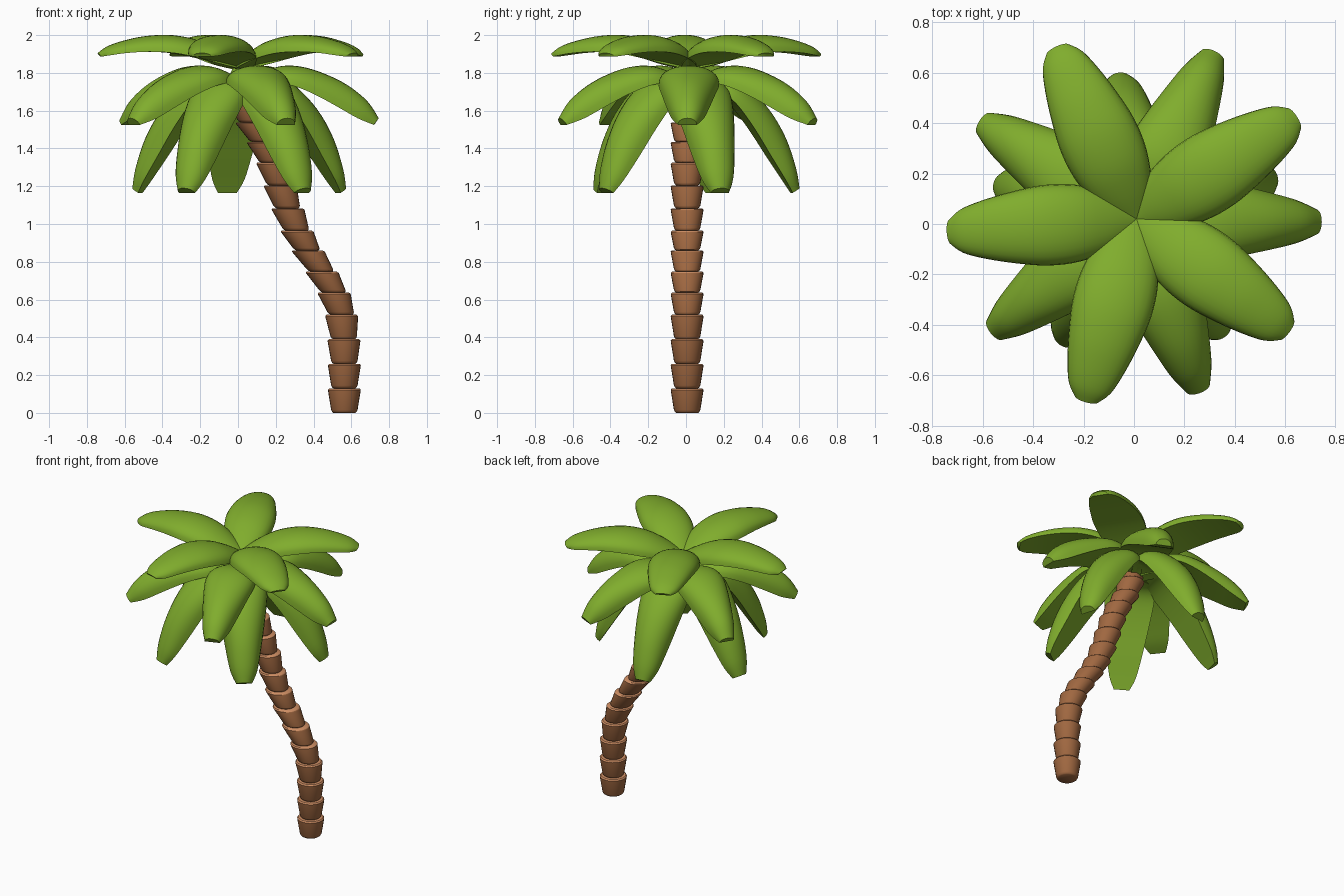
import bpy, bmesh, math

if "Cube" in bpy.data.objects:
    bpy.data.objects.remove(bpy.data.objects["Cube"])


def material(name, rgb):
    m = bpy.data.materials.new(name)
    m.diffuse_color = (*rgb, 1)
    m.use_nodes = True
    m.node_tree.nodes["Principled BSDF"].inputs["Base Color"].default_value = m.diffuse_color
    return m


GREEN = material("leaf green", (0.216, 0.418, 0.026))
BARK = material("bark brown", (0.35, 0.137, 0.052))
RIM = material("light bark", (0.64, 0.28, 0.13))


def finish(bm, name, mats, angle):
    bmesh.ops.recalc_face_normals(bm, faces=bm.faces)
    me = bpy.data.meshes.new(name)
    bm.to_mesh(me)
    bm.free()
    ob = bpy.data.objects.new(name, me)
    bpy.context.collection.objects.link(ob)
    for m in mats:
        me.materials.append(m)
    bpy.ops.object.select_all(action='DESELECT')
    ob.select_set(True)
    bpy.context.view_layer.objects.active = ob
    bpy.ops.object.shade_smooth_by_angle(angle=math.radians(angle))
    return ob


def loft(bm, rings, last_mat=0):
    """Skin closed rings of points with end caps; last_mat colours the end rim."""
    vs = [[bm.verts.new(p) for p in ring] for ring in rings]
    n = len(vs[0])
    for k, (a, b) in enumerate(zip(vs, vs[1:])):
        for i in range(n):
            j = (i + 1) % n
            f = bm.faces.new((a[i], a[j], b[j], b[i]))
            if k == len(vs) - 2:
                f.material_index = last_mat
    bm.faces.new(vs[0])
    bm.faces.new(vs[-1]).material_index = last_mat


def smooth_path(pts, sub=4):
    """Catmull-Rom through tuples of any length."""
    out = []
    for i in range(len(pts) - 1):
        p0, p1, p2 = pts[max(i - 1, 0)], pts[i], pts[i + 1]
        p3 = pts[min(i + 2, len(pts) - 1)]
        for k in range(sub):
            t = k / sub
            out.append(tuple(0.5 * (2 * b + (c - a) * t + (2 * a - 5 * b + 4 * c - d) * t * t
                                    + (3 * b - a - 3 * c + d) * t ** 3)
                             for a, b, c, d in zip(p0, p1, p2, p3)))
    return out + [pts[-1]]


# Trunk: stacked, sheared cups following a curved path (x, z)
path = [(.563, 0), (.563, .13), (.563, .26), (.561, .39), (.548, .52), (.507, .637),
        (.442, .748), (.368, .86), (.31, .965), (.262, 1.083), (.222, 1.205),
        (.182, 1.325), (.132, 1.435), (.072, 1.538), (.03, 1.65), (.018, 1.75)]
bm = bmesh.new()
for (x0, z0), (x1, z1) in zip(path, path[1:]):
    rings = []
    for t, r in ((0, .058), (.04, .065), (.12, .07), (.88, .086), (.94, .087), (1, .080)):
        cx, cz = x0 + (x1 - x0) * t, z0 + (z1 - z0) * t
        rings.append([(cx + r * math.cos(a), .006 + r * math.sin(a), cz)
                      for a in (math.tau * i / 24 for i in range(24))])
    loft(bm, rings, 1)
finish(bm, "trunk", [BARK, RIM], 40)

# Leaf layers: stations of (top r, top z, underside r, underside z)
HALF_WIDTH = (.045, .112, .152, .16, .142, .115, .086, .05)
LAYERS = {
    "upper": ((184, 115, 32.5, -36.5, -105.5), (
        (0, 1.85, 0, 1.82), (.1, 1.915, .1, 1.845), (.22, 1.972, .23, 1.88),
        (.36, 2.0, .36, 1.905), (.5, 1.995, .49, 1.912), (.62, 1.97, .61, 1.905),
        (.705, 1.94, .695, 1.893), (.755, 1.905, .737, 1.886))),
    "middle": ((148, 65, -1, -70, 218), (
        (0, 1.76, 0, 1.72), (.1, 1.80, .1, 1.735), (.22, 1.836, .2, 1.745),
        (.33, 1.832, .29, 1.73), (.45, 1.795, .4, 1.685), (.57, 1.735, .52, 1.62),
        (.675, 1.65, .625, 1.56), (.735, 1.56, .71, 1.525))),
    "lower": ((97, 17, -53, 239, 166), (
        (0, 1.71, 0, 1.67), (.1, 1.755, .09, 1.69), (.2, 1.775, .16, 1.685),
        (.3, 1.73, .23, 1.635), (.42, 1.61, .325, 1.51), (.51, 1.46, .42, 1.36),
        (.565, 1.30, .5, 1.235), (.585, 1.19, .543, 1.165))),
}
CX, CY, ARC = 0.01, 0.02, 14
for layer, (angles, prof) in LAYERS.items():
    stations = smooth_path([p + (w,) for p, w in zip(prof, HALF_WIDTH)])
    for k, deg in enumerate(angles):
        c, s = math.cos(math.radians(deg)), math.sin(math.radians(deg))
        bm = bmesh.new()
        rings = []
        for tr, tz, br, bz, w in stations:
            ring = []
            for i in range(ARC + 1):  # domed top, flat underside
                a = math.pi * i / ARC
                h = math.sin(a) ** 0.85 if 0 < i < ARC else 0
                r, z, v = br + (tr - br) * h, bz + (tz - bz) * h, w * math.cos(a)
                ring.append((CX + r * c - v * s, CY + r * s + v * c, z))
            rings.append(ring)
        loft(bm, rings)
        finish(bm, f"{layer}_leaf_{k + 1}", [GREEN], 55)

# Bud joining the leaf bases
bm = bmesh.new()
bmesh.ops.create_uvsphere(bm, u_segments=16, v_segments=8, radius=0.055)
for v in bm.verts:
    v.co.x += CX
    v.co.y += CY
    v.co.z = v.co.z * 1.3 + 1.77
finish(bm, "crown_bud", [GREEN], 60)
